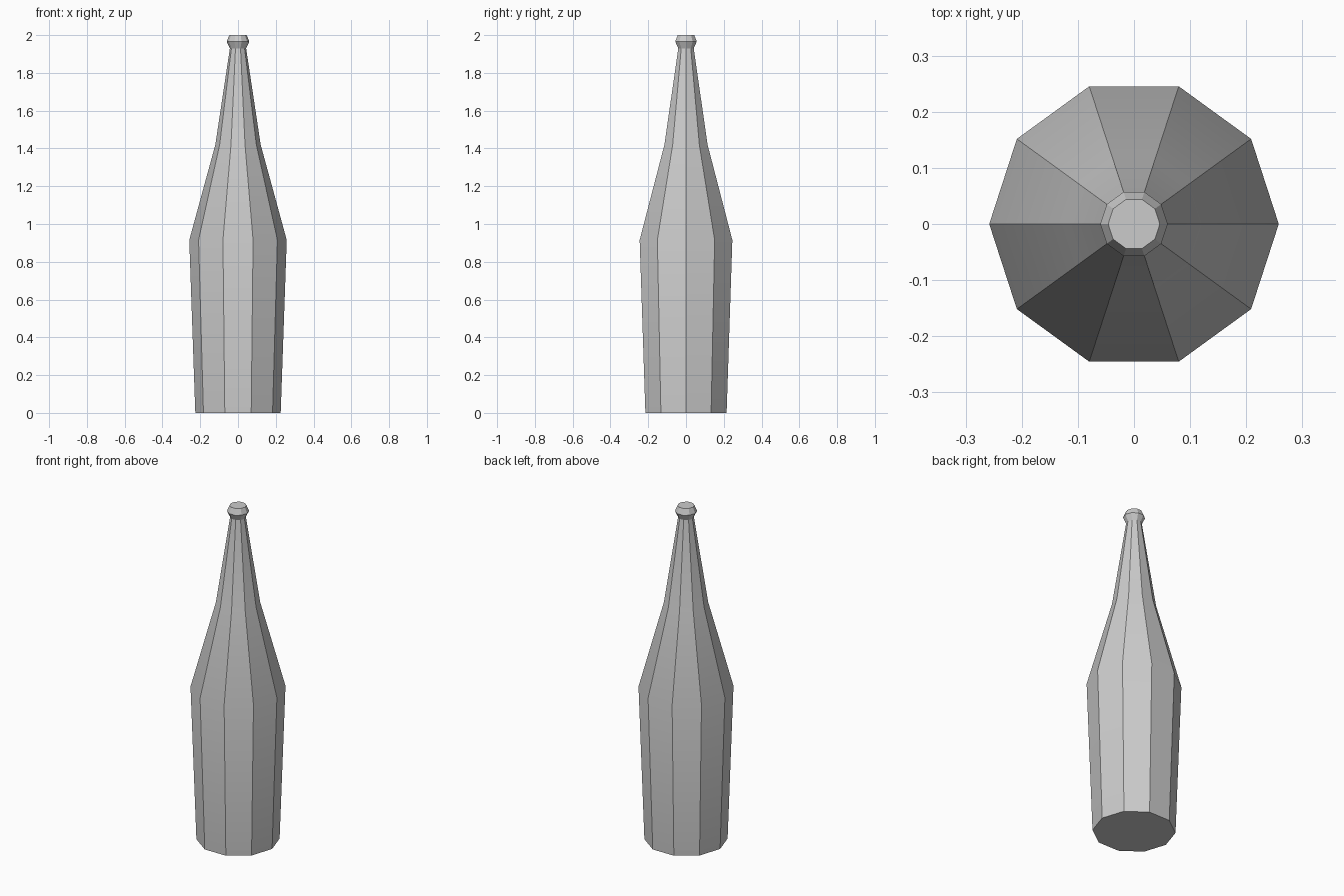
import bpy, bmesh, math

if "Cube" in bpy.data.objects:
    bpy.data.objects.remove(bpy.data.objects["Cube"])

SIDES = 10
# (radius, height) from base to mouth
PROFILE = [(0.226, 0.0), (0.258, 0.915), (0.12, 1.42),
           (0.043, 1.93), (0.06, 1.966), (0.046, 2.0)]


def lathe(name, profile, sides):
    """Faceted solid of revolution, closed at both ends."""
    bm = bmesh.new()
    rings = [[bm.verts.new((r * math.cos(math.tau * i / sides),
                            r * math.sin(math.tau * i / sides), z))
              for i in range(sides)] for r, z in profile]
    for low, high in zip(rings, rings[1:]):
        for i in range(sides):
            j = (i + 1) % sides
            bm.faces.new((low[i], low[j], high[j], high[i]))
    bm.faces.new(rings[0][::-1])
    bm.faces.new(rings[-1])
    mesh = bpy.data.meshes.new(name)
    bm.to_mesh(mesh)
    bm.free()
    obj = bpy.data.objects.new(name, mesh)
    bpy.context.collection.objects.link(obj)
    return obj


# Bottle: tapered body, shoulder, neck and lip
bottle = lathe("bottle", PROFILE, SIDES)
bpy.context.view_layer.objects.active = bottle
bottle.select_set(True)
# Soft shoulder bends, crisp facets between the ten sides
bpy.ops.object.shade_smooth_by_angle(angle=math.radians(25))
